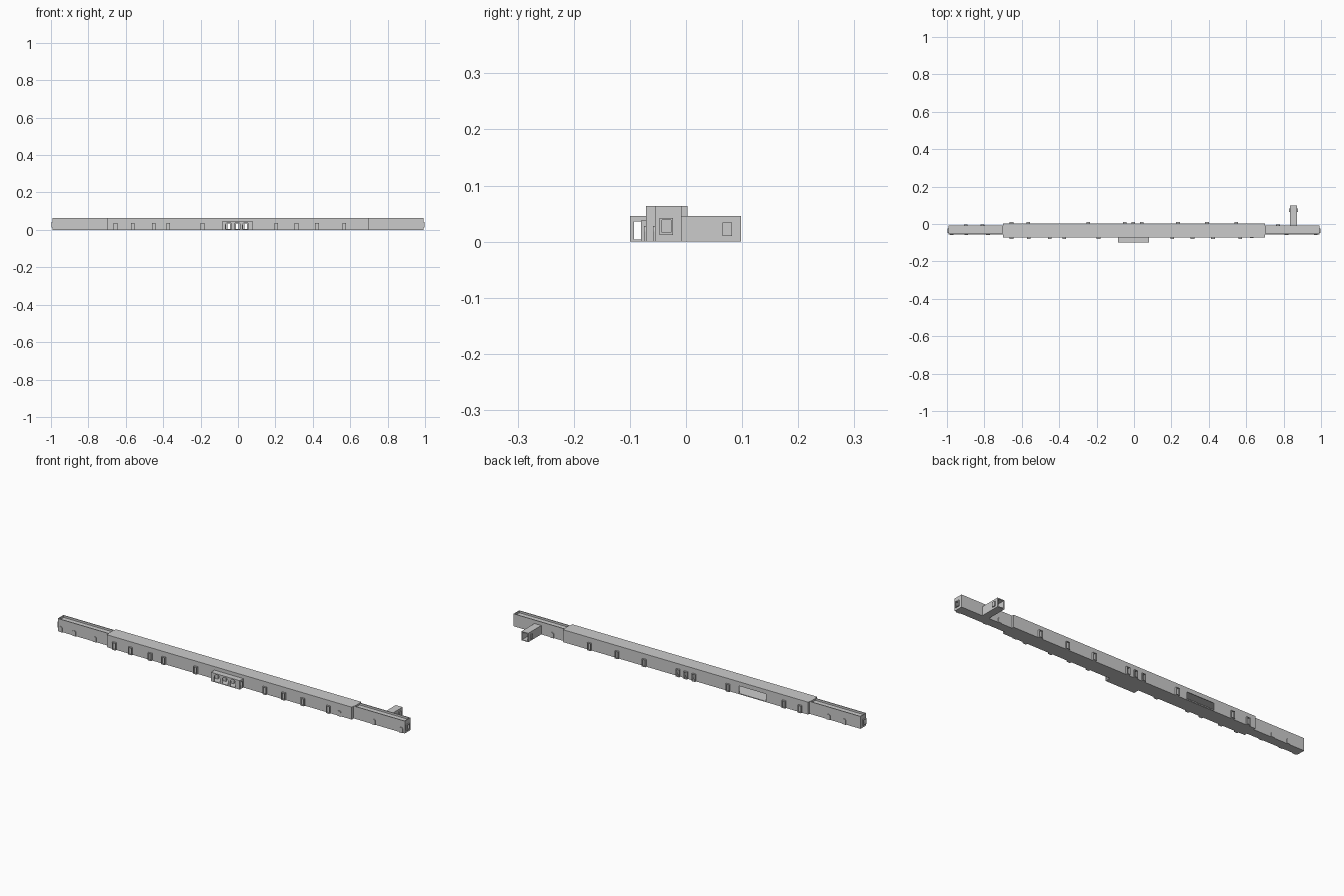
import bpy, bmesh, math
from mathutils import Vector

if "Cube" in bpy.data.objects:
    bpy.data.objects.remove(bpy.data.objects["Cube"])


def add_box(bm, x0, x1, y0, y1, z0, z1):
    r = bmesh.ops.create_cube(bm, size=1)
    for v in r["verts"]:
        v.co = Vector((x1 if v.co.x > 0 else x0,
                       y1 if v.co.y > 0 else y0,
                       z1 if v.co.z > 0 else z0))


def add_arch(bm, x, w, y0, y1, z0, z1, seg=8):
    """Round-headed block running along y."""
    r = w / 2
    pts = [(x - r, z0), (x + r, z0)]
    pts += [(x + r * math.cos(math.pi * i / seg),
             z1 - r + r * math.sin(math.pi * i / seg)) for i in range(seg + 1)]
    face = bm.faces.new([bm.verts.new((px, y0, pz)) for px, pz in pts])
    ext = bmesh.ops.extrude_face_region(bm, geom=[face])
    for v in ext["geom"]:
        if isinstance(v, bmesh.types.BMVert):
            v.co.y = y1


def make(name, build):
    bm = bmesh.new()
    build(bm)
    bmesh.ops.recalc_face_normals(bm, faces=bm.faces)
    me = bpy.data.meshes.new(name)
    bm.to_mesh(me)
    bm.free()
    ob = bpy.data.objects.new(name, me)
    bpy.context.collection.objects.link(ob)
    return ob


def boxes(name, *dims):
    return make(name, lambda bm: [add_box(bm, *d) for d in dims])


def cut(ob, build):
    cutter = make("cutter", build)
    cutter.hide_render = True
    mod = ob.modifiers.new("cut", "BOOLEAN")
    mod.operation, mod.solver, mod.object = "DIFFERENCE", "EXACT", cutter
    bpy.context.view_layer.objects.active = ob
    bpy.ops.object.modifier_apply(modifier=mod.name)
    bpy.data.objects.remove(cutter)


T = 0.004
H = 0.064
F, B = -0.071, 0.003          # front and back of the main hall
WF, WB = -0.055, -0.008       # front and back of the end wings
ARCHES = (-0.05, -0.004, 0.041)

# Main hall: hollow, with three through-doors and one large gap in the back
hall = boxes("main_hall", (-0.7, 0.7, F, B, 0, H))
cut(hall, lambda bm: add_box(bm, -0.7 + T, 0.7 - T, F + T, B - T, T, H - T))


def hall_openings(bm):
    for x in ARCHES:
        add_box(bm, x - 0.015, x + 0.015, F - 0.01, F + 0.02, T, 0.04)
        add_box(bm, x - 0.008, x + 0.008, B - 0.02, B + 0.01, T, 0.036)
    add_box(bm, -0.46, -0.305, B - 0.02, B + 0.01, T, 0.042)


cut(hall, hall_openings)

# End wings: hollow, sunken roof behind a parapet, window in the end wall
for s, side in ((-1, "left"), (1, "right")):
    x0, x1 = sorted((s * 0.7, s * 0.992))
    wing = boxes(side + "_wing", (x0, x1, WF, WB, 0, H))

    def hollow(bm):
        add_box(bm, x0 + T, x1 - T, WF + T, WB - T, T, H - 0.014)
        add_box(bm, x0 + T, x1 - T, WF + T, WB - T, H - 0.01, H + 0.01)

    cut(wing, hollow)
    e0, e1 = sorted((s * 0.97, s * 1.02))
    cut(wing, lambda bm: add_box(bm, e0, e1, -0.043, -0.027, 0.016, 0.039))
    f0, f1 = sorted((s * 0.99, s * 0.998))
    frame = boxes(side + "_end_frame", (f0, f1, -0.047, -0.023, 0.012, 0.042))
    cut(frame, lambda bm: add_box(bm, e0, e1, -0.043, -0.027, 0.016, 0.039))

# Entrance porch with three arches
p0, p1 = -0.085, 0.08
porch = boxes("entrance_porch", (p0, p1, -0.1, F, 0, 0.046))
cut(porch, lambda bm: add_box(bm, p0 + T, p1 - T, -0.1 + T, F + 0.01, T, 0.046 - T))


def porch_arches(bm):
    for x in ARCHES:
        add_arch(bm, x, 0.032, -0.11, -0.09, T, 0.041)


cut(porch, porch_arches)
cut(porch, lambda bm: add_box(bm, p0 - 0.01, p1 + 0.01, -0.093, -0.077, T, 0.036))

# Rear annex: open-ended tube behind the right wing
annex = boxes("rear_annex", (0.833, 0.872, WB, 0.098, 0, 0.046))
cut(annex, lambda bm: add_box(bm, 0.833 + T, 0.872 - T, WB + 0.003, 0.12, T, 0.046 - T))
boxes("annex_windows", (0.828, 0.834, 0.065, 0.082, 0.01, 0.034),
      (0.871, 0.877, 0.065, 0.082, 0.01, 0.034))


# Door frames with a shallow recess; d is the outward direction in y
def door_frame(name, x, y, d, depth, h, w=0.02, through=False):
    y0, y1 = sorted((y, y + d * depth))
    ob = boxes(name, (x - w / 2, x + w / 2, y0, y1, 0, h))
    inner = y - d * 0.01 if through else y + d * 0.003
    c0, c1 = sorted((inner, y + d * 0.03))
    cut(ob, lambda bm: add_box(bm, x - w / 2 + 0.003, x + w / 2 - 0.003,
                               c0, c1, 0.003, h - 0.003))


for x in (-0.655, -0.563, -0.45, -0.373, -0.19, 0.205, 0.313, 0.422, 0.568):
    door_frame("front_door_frame", x, F, -1, 0.009, 0.038)
for x in (-0.655, -0.565, -0.245, 0.235, 0.39, 0.547):
    door_frame("back_door_frame", x, B, 1, 0.009, 0.038)
for x in ARCHES:
    door_frame("hall_back_doorway", x, B, 1, 0.009, 0.038, through=True)


# Low arched doors on the wings and at the end of the hall
def arched_door(x, y, d):
    make("arched_door", lambda bm: add_arch(bm, x, 0.02, *sorted((y, y + d * 0.004)), 0, 0.028))


for x in (-0.975, -0.897, -0.78, 0.815, 0.972):
    arched_door(x, WF, -1)
for x in (-0.9, -0.81, 0.77):
    arched_door(x, WB, 1)
arched_door(0.63, F, -1)
